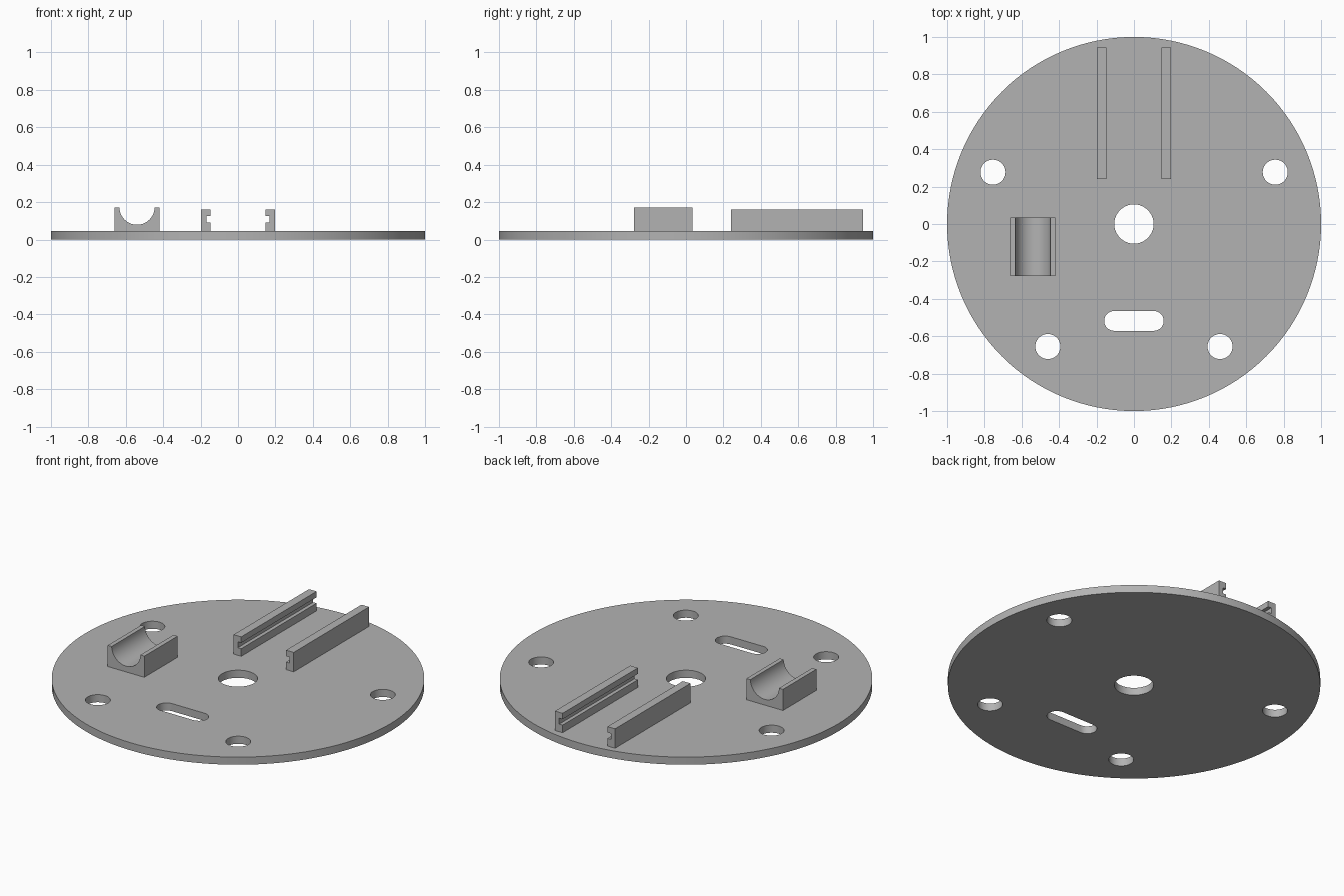
import bpy, bmesh, math

cube = bpy.data.objects.get("Cube")
if cube:
    bpy.data.objects.remove(cube)

grey = bpy.data.materials.new("plain grey")
grey.use_nodes = True
colour = (0.45, 0.45, 0.45, 1)
grey.diffuse_color = colour
grey.node_tree.nodes["Principled BSDF"].inputs["Base Color"].default_value = colour

THICK = 0.045


def arc(cx, cy, r, start, end, steps):
    """Points along an arc, angles in degrees, both ends included."""
    angles = [math.radians(start + (end - start) * i / steps) for i in range(steps + 1)]
    return [(cx + r * math.cos(a), cy + r * math.sin(a)) for a in angles]


def circle(cx, cy, r, steps):
    return arc(cx, cy, r, 0, 360, steps)[:-1]


def prism(name, outlines, low, high, along_y=False):
    """Extrude closed outlines from low to high, along z or along y."""
    bm = bmesh.new()
    for outline in outlines:
        place = (lambda p, d: (p[0], d, p[1])) if along_y else (lambda p, d: (p[0], p[1], d))
        rings = [[bm.verts.new(place(p, d)) for p in outline] for d in (low, high)]
        bm.faces.new(rings[0])
        bm.faces.new(rings[1])
        n = len(outline)
        for i in range(n):
            j = (i + 1) % n
            bm.faces.new((rings[0][i], rings[0][j], rings[1][j], rings[1][i]))
    bmesh.ops.recalc_face_normals(bm, faces=bm.faces)
    mesh = bpy.data.meshes.new(name)
    bm.to_mesh(mesh)
    bm.free()
    mesh.materials.append(grey)
    obj = bpy.data.objects.new(name, mesh)
    bpy.context.collection.objects.link(obj)
    return obj


def activate(obj):
    bpy.ops.object.select_all(action='DESELECT')
    obj.select_set(True)
    bpy.context.view_layer.objects.active = obj


def smooth(obj):
    activate(obj)
    bpy.ops.object.shade_smooth_by_angle(angle=math.radians(30))


# Round base plate
plate = prism("base_plate", [circle(0, 0, 1, 128)], 0, THICK)

# Centre hole, four mounting holes and a rounded slot
holes = [circle(0, 0, 0.105, 64)]
for side in (-1, 1):
    holes += [circle(side * x, y, 0.067, 48) for x, y in ((0.755, 0.277), (0.46, -0.655))]
holes.append(arc(0.106, -0.518, 0.053, -90, 90, 20) + arc(-0.106, -0.518, 0.053, 90, 270, 20))
cutter = prism("hole_cutter", holes, -0.1, 0.2)
cutter.hide_render = True
cut = plate.modifiers.new("holes", 'BOOLEAN')
cut.operation = 'DIFFERENCE'
cut.solver = 'EXACT'
cut.object = cutter
activate(plate)
bpy.ops.object.modifier_apply(modifier=cut.name)
bpy.data.objects.remove(cutter)
smooth(plate)

# Pair of rails with grooves facing each other
for name, side in (("right_rail", -1), ("left_rail", 1)):
    inner, outer, groove = 0.147, 0.197, 0.169
    profile = [(outer, THICK), (outer, 0.16), (inner, 0.16), (inner, 0.125),
               (groove, 0.125), (groove, 0.09), (inner, 0.09), (inner, THICK)]
    prism(name, [[(side * x, z) for x, z in profile]], 0.24, 0.945, True)

# Cradle block with a half-round trough
trough = arc(-0.54, 0.173, 0.094, 181.5, 358.5, 40)
block = [(-0.66, THICK), (-0.66, 0.17)] + trough + [(-0.42, 0.17), (-0.42, THICK)]
smooth(prism("cradle", [block], -0.277, 0.035, True))
